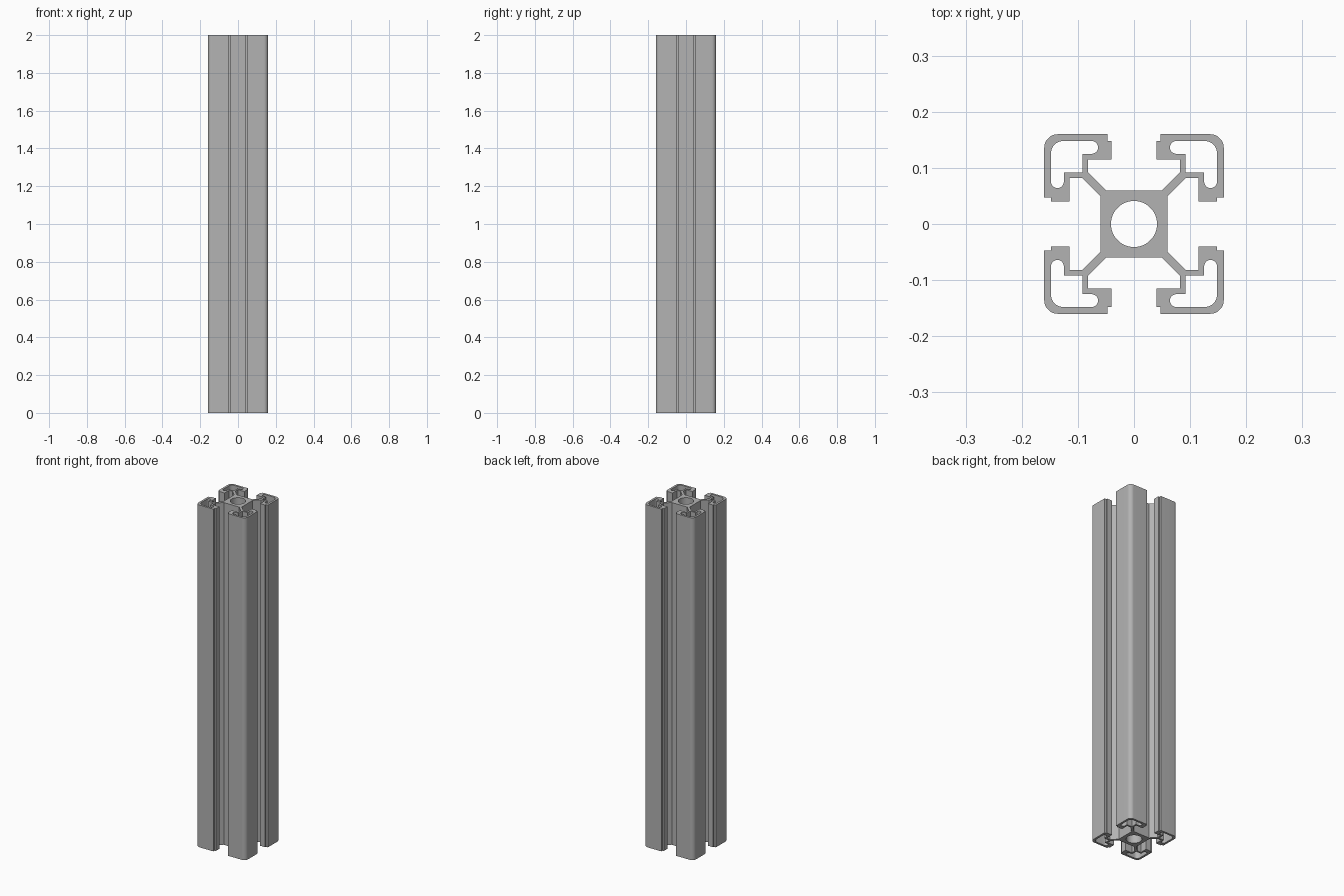
import bpy
import bmesh
from math import cos, sin, pi, radians
from mathutils import Matrix, Vector

LENGTH = 2.0

if "Cube" in bpy.data.objects:
    bpy.data.objects.remove(bpy.data.objects["Cube"], do_unlink=True)

aluminium = bpy.data.materials.new("aluminium grey")
aluminium.use_nodes = True
colour = (0.45, 0.45, 0.45, 1)
aluminium.diffuse_color = colour
aluminium.node_tree.nodes["Principled BSDF"].inputs["Base Color"].default_value = colour


def arc(cx, cy, r, start, end, steps):
    angles = [radians(start + (end - start) * i / steps) for i in range(steps + 1)]
    return [(cx + r * cos(a), cy + r * sin(a)) for a in angles]


def mirrored(half):
    """Complete a path by reflecting it across the x = y diagonal."""
    return half + [(y, x) for x, y in reversed(half)]


def turned(path, quarter):
    spin = Matrix.Rotation(quarter * pi / 2, 2)
    return [spin @ Vector(p) for p in path]


# One corner of the outline: web, T-slot lip, rounded outer corner
outer = mirrored([(0.05, 0.06), (0.082, 0.092), (0.082, 0.115), (0.04, 0.115),
                  (0.04, 0.148), (0.047, 0.148), (0.047, 0.16)]
                 + arc(0.136, 0.136, 0.024, 90, 45, 5)[:-1])
# Hollow inside the corner, with round-ended arms
cavity = mirrored([(0.092, 0.092), (0.092, 0.125)]
                  + arc(0.0755, 0.1365, 0.0115, 270, 90, 10)
                  + arc(0.126, 0.126, 0.022, 90, 45, 5)[:-1])[:-1]
bore = arc(0, 0, 0.041, 0, 360, 48)[:-1]

# The outline runs clockwise, so the quarters follow clockwise too
outline = [p for q in range(4) for p in turned(outer, -q)]
loops = [outline, bore] + [turned(cavity, q) for q in range(4)]

# Fill the cross-section and extrude it to full length
bm = bmesh.new()
edges = []
for loop in loops:
    verts = [bm.verts.new((p[0], p[1], 0)) for p in loop]
    edges += [bm.edges.new((verts[i - 1], verts[i])) for i in range(len(verts))]
bmesh.ops.triangle_fill(bm, use_beauty=True, use_dissolve=False, edges=edges)
extruded = bmesh.ops.extrude_face_region(bm, geom=bm.faces[:], use_keep_orig=True)
top = [g for g in extruded["geom"] if isinstance(g, bmesh.types.BMVert)]
bmesh.ops.translate(bm, verts=top, vec=(0, 0, LENGTH))
bmesh.ops.recalc_face_normals(bm, faces=bm.faces[:])

mesh = bpy.data.meshes.new("slotted_rail")
bm.to_mesh(mesh)
bm.free()
mesh.materials.append(aluminium)
rail = bpy.data.objects.new("slotted_rail", mesh)
bpy.context.collection.objects.link(rail)

# Smooth the rounded corners and bore, keep the slots crisp
bpy.ops.object.select_all(action="DESELECT")
rail.select_set(True)
bpy.context.view_layer.objects.active = rail
bpy.ops.object.shade_smooth_by_angle(angle=radians(30))
